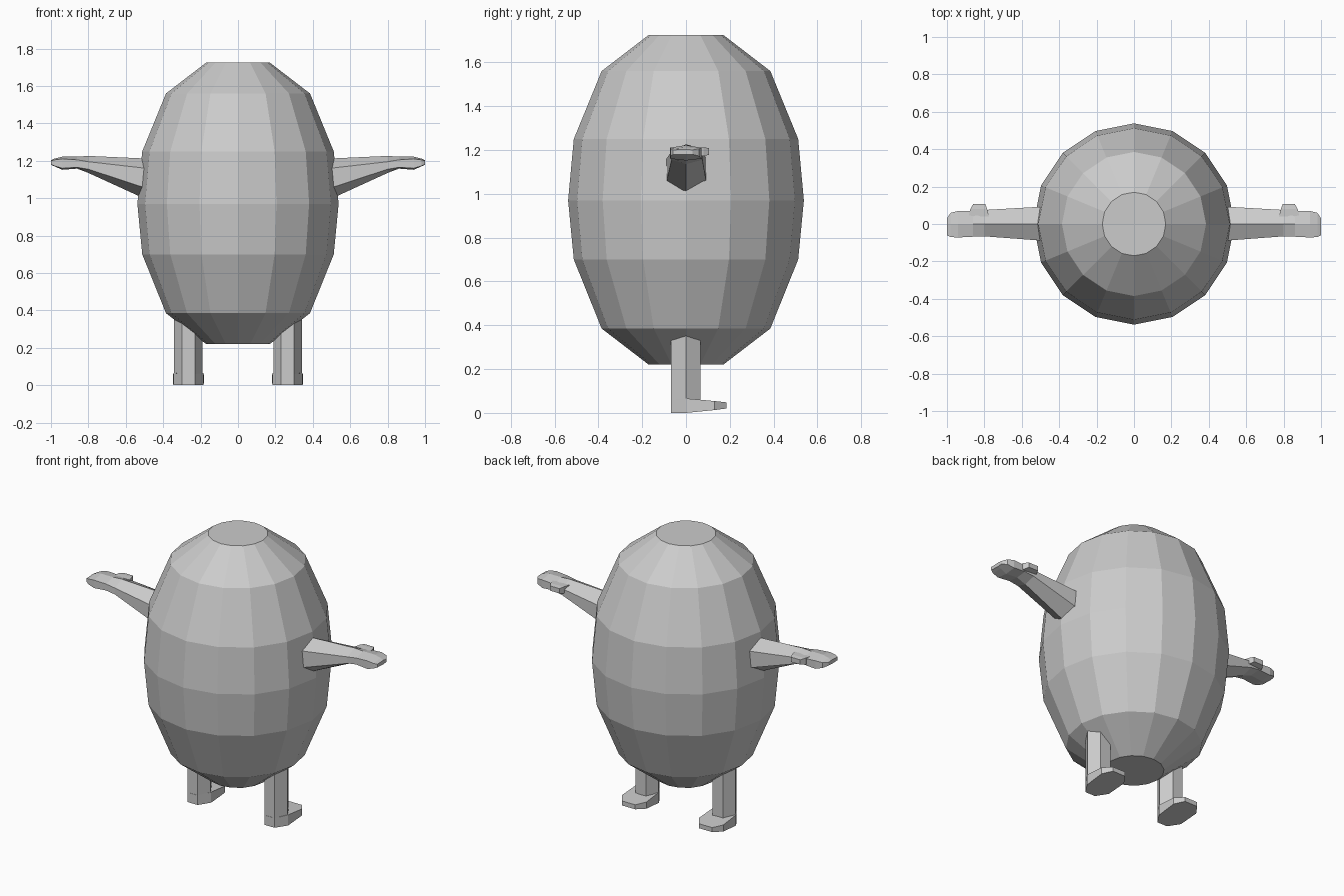
import bpy, bmesh, math

if "Cube" in bpy.data.objects:
    bpy.data.objects.remove(bpy.data.objects["Cube"])

grey = bpy.data.materials.new("plain_grey")
grey.diffuse_color = (0.6, 0.6, 0.6, 1)
grey.use_nodes = True
grey.node_tree.nodes["Principled BSDF"].inputs["Base Color"].default_value = grey.diffuse_color


def loft(name, rings, mirror=False):
    """Flat-shaded skin over closed rings with equal point counts, capped at both ends."""
    bm = bmesh.new()
    vs = [[bm.verts.new(p) for p in ring] for ring in rings]
    n = len(vs[0])
    for a, b in zip(vs, vs[1:]):
        for i in range(n):
            j = (i + 1) % n
            bm.faces.new((a[i], a[j], b[j], b[i]))
    bm.faces.new(vs[0])
    bm.faces.new(vs[-1])
    bmesh.ops.recalc_face_normals(bm, faces=bm.faces)
    me = bpy.data.meshes.new(name)
    bm.to_mesh(me)
    bm.free()
    me.materials.append(grey)
    ob = bpy.data.objects.new(name, me)
    bpy.context.collection.objects.link(ob)
    if mirror:
        ob.modifiers.new("mirror", 'MIRROR').use_mirror_merge = False
    return ob


# Egg-shaped body: 16 sides, flat top and bottom
profile = [(0.17, 0.22), (0.385, 0.385), (0.512, 0.70), (0.538, 0.97),
           (0.512, 1.25), (0.385, 1.56), (0.17, 1.725)]
angles = [math.tau * i / 16 for i in range(16)]
loft("body", [[(r * math.cos(a), r * math.sin(a), z) for a in angles]
              for r, z in profile])

# Arms with flat hands: x, front y, back y, top, upper, lower, bottom z
arm = [(0.45, -0.092, 0.095, 1.21, 1.155, 1.04, 0.975),
       (0.80, -0.066, 0.075, 1.226, 1.195, 1.155, 1.135),
       (0.86, -0.068, 0.070, 1.222, 1.205, 1.165, 1.158),
       (0.94, -0.072, 0.070, 1.222, 1.210, 1.160, 1.152),
       (0.98, -0.070, 0.060, 1.212, 1.205, 1.172, 1.170),
       (1.00, -0.060, 0.030, 1.203, 1.200, 1.180, 1.178)]
loft("arm", [[(x, 0, t), (x, b, u), (x, b, l), (x, 0, m), (x, f, l), (x, f, u)]
             for x, f, b, t, u, l, m in arm], mirror=True)

# Thumbs: y, x range, z range
thumb = [(0.04, 0.775, 0.885, 1.168, 1.212),
         (0.08, 0.785, 0.875, 1.172, 1.212),
         (0.106, 0.795, 0.860, 1.178, 1.208)]
loft("thumb", [[(x0, y, z0), (x1, y, z0), (x1, y, z1), (x0, y, z1)]
               for y, x0, x1, z0, z1 in thumb], mirror=True)

# Legs: six-sided columns running up into the body
CX = 0.265
hexagon = [(-0.035, -0.068), (0.035, -0.068), (0.076, 0),
           (0.035, 0.066), (-0.035, 0.066), (-0.076, 0)]
loft("leg", [[(CX + x, y, z) for x, y in hexagon] for z in (0.02, 0.36)],
     mirror=True)

# Feet: sole outline with x, y, bottom z, top z
half = [(0.035, -0.069, 0.0, 0.06), (0.08, 0.0, 0.0, 0.066),
        (0.083, 0.13, 0.013, 0.054), (0.045, 0.185, 0.02, 0.048)]
outline = half + [(-x, y, b, t) for x, y, b, t in reversed(half)]
loft("foot", [[(CX + p[0], p[1], p[k]) for p in outline] for k in (2, 3)],
     mirror=True)
